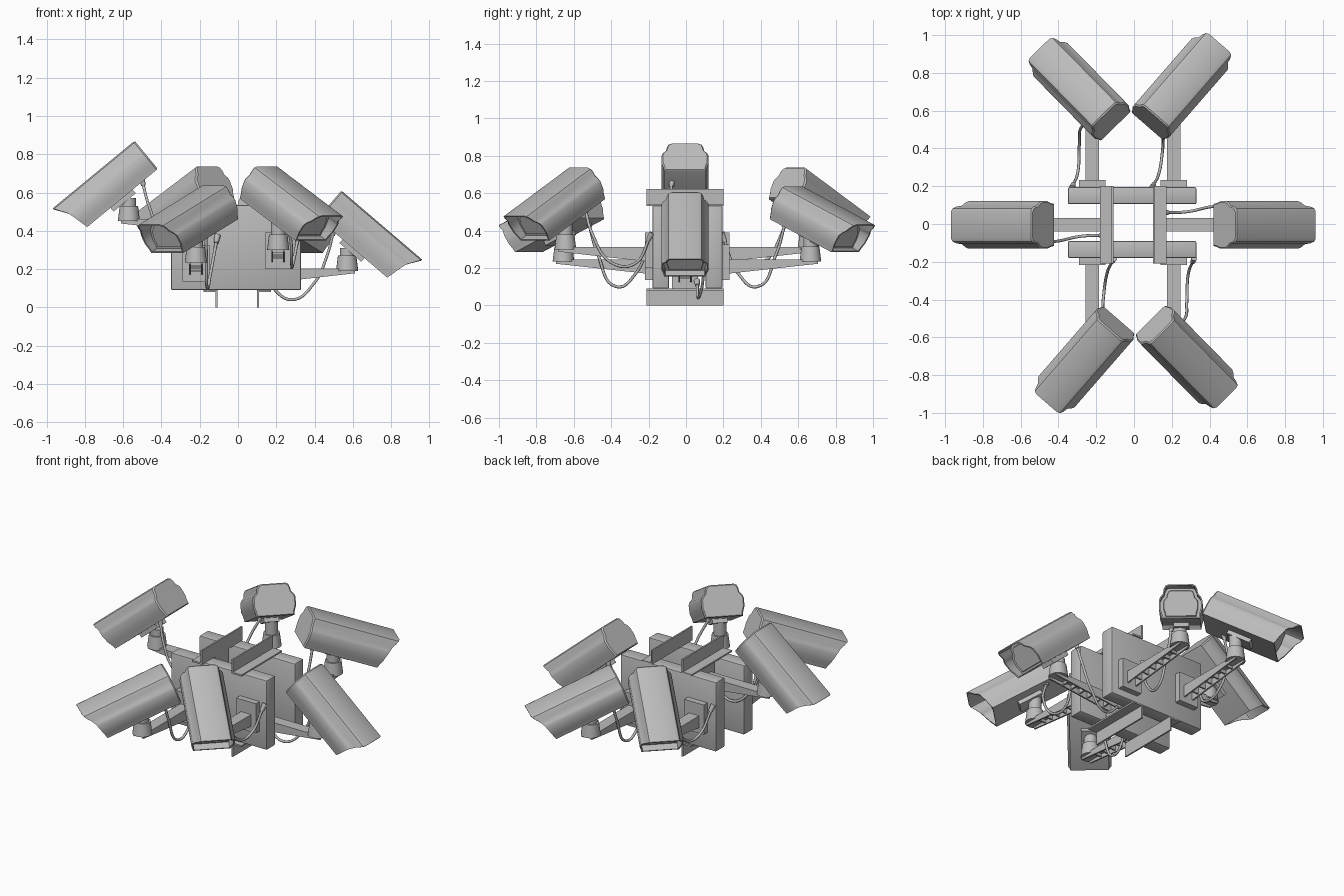
import bpy, bmesh
from math import radians
from mathutils import Matrix, Vector

cube = bpy.data.objects.get("Cube")
if cube:
    bpy.data.objects.remove(cube, do_unlink=True)

grey = bpy.data.materials.new("grey metal")
grey.use_nodes = True
GREY = (0.5, 0.5, 0.5, 1)
grey.diffuse_color = GREY
grey.node_tree.nodes["Principled BSDF"].inputs["Base Color"].default_value = GREY


def finish(name, bm, angle=30, matrix=None):
    """Turn a bmesh into a shaded object."""
    bmesh.ops.recalc_face_normals(bm, faces=bm.faces)
    if matrix:
        bm.transform(matrix)
    mesh = bpy.data.meshes.new(name)
    bm.to_mesh(mesh)
    bm.free()
    mesh.materials.append(grey)
    obj = bpy.data.objects.new(name, mesh)
    bpy.context.collection.objects.link(obj)
    bpy.ops.object.select_all(action='DESELECT')
    obj.select_set(True)
    bpy.context.view_layer.objects.active = obj
    bpy.ops.object.shade_smooth_by_angle(angle=radians(angle))
    return obj


def add_box(bm, lo, hi):
    lo, hi = Vector(lo), Vector(hi)
    size = Matrix.Diagonal((*(hi - lo), 1))
    bmesh.ops.create_cube(bm, size=1, matrix=Matrix.Translation((lo + hi) / 2) @ size)


def box(name, lo, hi, bevel=0):
    bm = bmesh.new()
    add_box(bm, lo, hi)
    if bevel:
        bmesh.ops.bevel(bm, geom=bm.edges[:], offset=bevel, segments=2,
                        profile=0.5, affect='EDGES')
    return finish(name, bm)


def add_cone(bm, r1, r2, z1, z2, sides=24):
    bmesh.ops.create_cone(bm, cap_ends=True, segments=sides, radius1=r1, radius2=r2,
                          depth=z2 - z1, matrix=Matrix.Translation((0, 0, (z1 + z2) / 2)))


# Half cross-section of the housing: (half width, depth below the top)
HALF = [(0.072, 0), (0.088, 0.007), (0.097, 0.025), (0.102, 0.05), (0.119, 0.068),
        (0.126, 0.085), (0.126, 0.135), (0.116, 0.165), (0.112, 0.19)]
SECTION = HALF + [(-w, v) for w, v in reversed(HALF)]


def housing(name, frame):
    """Hooded camera body with a slanted, recessed front."""
    def visor(v):
        return 0.555 - 0.65 * min(v, 0.075) - 0.25 * max(v - 0.075, 0)

    def ring(bm, depth, scale):
        return [bm.verts.new((depth(v), w * scale, -0.1 - (v - 0.1) * scale))
                for w, v in SECTION]

    bm = bmesh.new()
    rings = [ring(bm, lambda v: 0, 0.94),
             ring(bm, lambda v: 0.008, 1),
             ring(bm, visor, 1),
             ring(bm, visor, 0.93),
             ring(bm, lambda v: 0.435, 0.93),
             ring(bm, lambda v: 0.435, 0.8),
             ring(bm, lambda v: 0.445, 0.77)]
    count = len(SECTION)
    for a, b in zip(rings, rings[1:]):
        for i in range(count):
            j = (i + 1) % count
            bm.faces.new((a[i], a[j], b[j], b[i]))
    bm.faces.new(rings[0])
    bm.faces.new(rings[-1])
    finish(name, bm, 35, frame)


def bracket(name, base, yaw, length):
    """Tapered channel arm with cross ribs, running from the pivot to the wall."""
    bm = bmesh.new()
    add_box(bm, (-0.04, -0.032, 0), (length, 0.032, 0.012))
    for side in (-1, 1):
        y0, y1 = side * 0.026, side * 0.036
        outline = [(-0.04, 0.012), (length, 0.012), (length, -0.065), (-0.04, -0.012)]
        a = [bm.verts.new((x, y0, z)) for x, z in outline]
        b = [bm.verts.new((x, y1, z)) for x, z in outline]
        bm.faces.new(a)
        bm.faces.new(b)
        for i in range(4):
            j = (i + 1) % 4
            bm.faces.new((a[i], a[j], b[j], b[i]))
    for k in range(1, 7):
        x = length * k / 7
        add_box(bm, (x - 0.005, -0.03, -0.01 - 0.045 * k / 7), (x + 0.005, 0.03, 0.005))
    # wall pad
    add_box(bm, (length - 0.008, -0.07, -0.1), (length + 0.03, 0.07, 0.09))
    finish(name, bm, 30, Matrix.Translation(base) @ Matrix.Rotation(yaw, 4, 'Z'))


def cable(name, points):
    curve = bpy.data.curves.new(name, 'CURVE')
    curve.dimensions = '3D'
    curve.bevel_depth = 0.008
    curve.bevel_resolution = 2
    curve.resolution_u = 8
    curve.use_fill_caps = True
    spline = curve.splines.new('BEZIER')
    spline.bezier_points.add(len(points) - 1)
    for bp, p in zip(spline.bezier_points, points):
        bp.co = p
        bp.handle_left_type = bp.handle_right_type = 'AUTO'
    curve.materials.append(grey)
    bpy.context.collection.objects.link(bpy.data.objects.new(name, curve))
    # plugs at both ends
    for label, end, nxt in (("camera", points[0], points[1]), ("wall", points[-1], points[-2])):
        bm = bmesh.new()
        add_cone(bm, 0.017, 0.012, -0.02, 0.025, 12)
        turn = (Vector(nxt) - Vector(end)).to_track_quat('Z', 'Y').to_matrix().to_4x4()
        finish(f"{name}_{label}_plug", bm, 30, Matrix.Translation(end) @ turn)


def station(name, top, yaw, pitch, pivot, arm_yaw, arm_length, wire):
    """One camera with its pivot, arm and cable."""
    frame = (Matrix.Translation(top) @ Matrix.Rotation(radians(yaw), 4, 'Z')
             @ Matrix.Rotation(radians(pitch), 4, 'Y'))
    housing(name + "_camera", frame)
    bm = bmesh.new()
    add_box(bm, (0.17, -0.045, -0.215), (0.32, 0.045, -0.18))
    finish(name + "_saddle", bm, 30, frame)
    seat = frame @ Vector((0.25, 0, -0.18))
    bm = bmesh.new()
    add_cone(bm, 0.058, 0.048, 0, 0.08)
    add_cone(bm, 0.038, 0.038, 0.07, seat.z - pivot[2])
    finish(name + "_pivot", bm, 30, Matrix.Translation(pivot))
    bracket(name + "_arm", Vector(pivot), radians(arm_yaw), arm_length)
    cable(name + "_cable", wire)


# Mounting frame: two upright slabs joined by angle bars
box("front_slab", (-0.35, -0.18, 0.09), (0.33, -0.09, 0.535), 0.008)
box("back_slab", (-0.35, 0.105, 0.09), (0.33, 0.195, 0.535), 0.008)
for side, inner, outer in (("right", -0.108, -0.18), ("left", 0.1, 0.172)):
    step = 0.01 if outer > inner else -0.01
    for level, flange, lip in (("lower", 0.08, 0.0), ("upper", 0.533, 0.533)):
        bm = bmesh.new()
        x0, x1 = sorted((inner, outer))
        add_box(bm, (x0, -0.21, flange), (x1, 0.2, flange + 0.01))
        x0, x1 = sorted((inner, inner + step))
        add_box(bm, (x0, -0.21, lip), (x1, 0.2, lip + 0.09))
        finish(f"{level}_{side}_angle_bar", bm)


def turned(points):
    """Half turn about the vertical axis."""
    return [(-x - 0.01, -y + 0.01, z) for x, y, z in points]


# Corner cameras: each front one is repeated at the back by a half turn
low_wire = [(-0.17, -0.52, 0.44), (-0.165, -0.47, 0.27), (-0.16, -0.37, 0.1),
            (-0.145, -0.27, 0.17), (-0.11, -0.19, 0.36)]
high_wire = [(0.21, -0.54, 0.52), (0.27, -0.5, 0.38), (0.28, -0.4, 0.23),
             (0.285, -0.28, 0.22), (0.315, -0.19, 0.37)]
low_top, low_pivot = (-0.125, -0.56, 0.64), (-0.22, -0.655, 0.235)
high_top, high_pivot = (0.147, -0.57, 0.74), (0.21, -0.645, 0.3)
station("front_right", low_top, -131, 22, low_pivot, 90, 0.445, low_wire)
station("front_left", high_top, -45.5, 28, high_pivot, 90, 0.435, high_wire)
station("back_left", *turned([low_top]), 49, 22, *turned([low_pivot]), -90, 0.44,
        turned(low_wire))
station("back_right", *turned([high_top]), 134.5, 28, *turned([high_pivot]), -90, 0.43,
        turned(high_wire))

# Side cameras
side_wire = [(0.5, 0.075, 0.4), (0.465, 0.09, 0.27), (0.4, 0.09, 0.13),
             (0.28, 0.065, 0.04), (0.16, 0.06, 0.12)]
station("left", (0.54, -0.005, 0.61), 0, 40.5, (0.57, -0.005, 0.19), 180, 0.43, side_wire)
station("right", (-0.54, -0.005, 0.87), 180, 39.5, (-0.57, -0.005, 0.45), 0, 0.43,
        [(-x, -y, z + 0.26) for x, y, z in side_wire])
